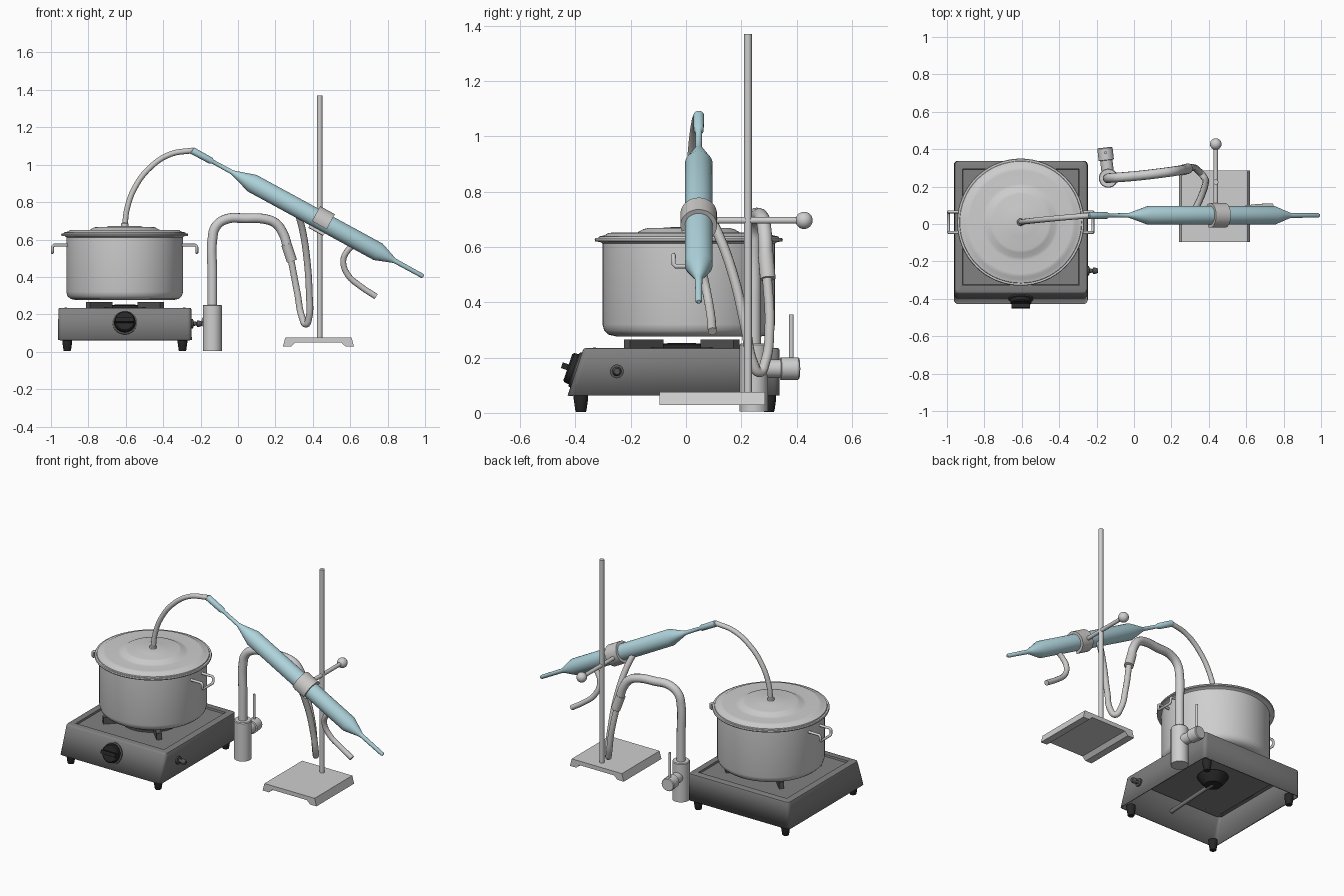
import bpy, bmesh, math
from mathutils import Vector, Matrix

if "Cube" in bpy.data.objects:
    bpy.data.objects.remove(bpy.data.objects["Cube"])


def material(name, r, g, b):
    m = bpy.data.materials.new(name)
    m.diffuse_color = (r, g, b, 1)
    m.use_nodes = True
    m.node_tree.nodes["Principled BSDF"].inputs["Base Color"].default_value = m.diffuse_color
    return m


STEEL = material("light steel", .62, .62, .62)
HOSE = material("pale hose", .60, .59, .58)
STOVE = material("stove grey", .22, .22, .22)
GRATE = material("grate grey", .09, .09, .09)
BLACK = material("black plastic", .02, .02, .02)
GLASS = material("blue glass", .43, .66, .72)


def finish(name, bm, mat, angle=35):
    bmesh.ops.recalc_face_normals(bm, faces=bm.faces)
    me = bpy.data.meshes.new(name)
    bm.to_mesh(me)
    bm.free()
    ob = bpy.data.objects.new(name, me)
    bpy.context.collection.objects.link(ob)
    me.materials.append(mat)
    bpy.ops.object.select_all(action='DESELECT')
    ob.select_set(True)
    bpy.context.view_layer.objects.active = ob
    bpy.ops.object.shade_smooth_by_angle(angle=math.radians(angle))
    return ob


def lathe(name, profile, mat, loc=(0, 0, 0), axis=(0, 0, 1), n=32):
    """Turn (radius, height) points about an axis, closed at both ends."""
    bm = bmesh.new()
    rot = Vector(axis).to_track_quat('Z', 'Y').to_matrix()
    rings = []
    for r, h in profile:
        rings.append([bm.verts.new(Vector(loc) + rot @ Vector(
            (r * math.cos(k * math.tau / n), r * math.sin(k * math.tau / n), h))) for k in range(n)])
    for a, b in zip(rings, rings[1:]):
        for k in range(n):
            bm.faces.new((a[k], a[(k + 1) % n], b[(k + 1) % n], b[k]))
    bm.faces.new(rings[0])
    bm.faces.new(rings[-1])
    return finish(name, bm, mat)


def rod(name, a, b, r, mat, n=20):
    d = Vector(b) - Vector(a)
    return lathe(name, [(r, 0), (r, d.length)], mat, a, d, n)


def tube(name, pts, r, mat, res=8):
    """Round tube along a smooth path."""
    cu = bpy.data.curves.new(name, 'CURVE')
    cu.dimensions = '3D'
    cu.bevel_depth, cu.bevel_resolution, cu.resolution_u = r, 4, res
    cu.use_fill_caps = True
    sp = cu.splines.new('BEZIER')
    sp.bezier_points.add(len(pts) - 1)
    for p, co in zip(sp.bezier_points, pts):
        p.co = co
        p.handle_left_type = p.handle_right_type = 'AUTO' if res > 1 else 'VECTOR'
    ob = bpy.data.objects.new(name, cu)
    bpy.context.collection.objects.link(ob)
    bpy.ops.object.select_all(action='DESELECT')
    ob.select_set(True)
    bpy.context.view_layer.objects.active = ob
    bpy.ops.object.convert(target='MESH')
    ob = bpy.context.view_layer.objects.active
    ob.data.materials.clear()
    ob.data.materials.append(mat)
    bpy.ops.object.shade_smooth_by_angle(angle=math.radians(45))


def box(name, size, mat, matrix):
    bm = bmesh.new()
    bmesh.ops.create_cube(bm, size=1, matrix=matrix @ Matrix.Diagonal((*size, 1)))
    return finish(name, bm, mat)


CX = -.605

# Stove body: open underneath, sloping front, stepped recess in the top
bm = bmesh.new()
bmesh.ops.create_cube(bm, size=1)
for v in bm.verts:
    top, front = v.co.z > 0, v.co.y < 0
    v.co = (CX + math.copysign(.355 if top else .358, v.co.x),
            (-.37 if top else -.428) if front else .338, .235 if top else .063)
bm.normal_update()
base = [f for f in bm.faces if f.normal.z < -.9]
bmesh.ops.delete(bm, geom=base, context='FACES_ONLY')
side = [e for e in bm.edges if abs(e.verts[0].co.z - e.verts[1].co.z) > .1]
bmesh.ops.bevel(bm, geom=side, offset=.022, segments=4, profile=.5, affect='EDGES')
rim = [e for e in bm.edges if min(v.co.z for v in e.verts) > .23]
bmesh.ops.bevel(bm, geom=rim, offset=.008, segments=2, profile=.5, affect='EDGES')
lid = max(bm.faces, key=lambda f: f.calc_center_median().z + f.calc_area())
bmesh.ops.inset_region(bm, faces=[lid], thickness=.036)
bmesh.ops.inset_region(bm, faces=[lid], thickness=.012, depth=-.012)
stove = finish("stove_body", bm, STOVE)
so = stove.modifiers.new("wall", 'SOLIDIFY')
so.thickness, so.offset = .008, -1

# Stove feet
for sx in (-1, 1):
    for y in (-.38, .30):
        lathe("stove_foot", [(.018, .004), (.02, .008), (.026, .05), (.026, .072)], BLACK,
              (CX + sx * .308, y, 0), n=20)

# Burner, supply pipe and four pan supports
lathe("burner", [(.05, .16), (.075, .19), (.09, .215), (.125, .226), (.11, .234), (.1, .246),
                 (.05, .252), (.01, .252)], BLACK, (CX, -.015, 0))
rod("burner_pipe", (CX, -.015, .17), (CX, -.385, .15), .012, STOVE)
for k in range(4):
    a = math.radians(45 + 90 * k)
    box("pan_support", (.17, .03, .042), GRATE,
        Matrix.Translation((CX, -.015, .244)) @ Matrix.Rotation(a, 4, 'Z') @ Matrix.Translation((.195, 0, 0)))
bm = bmesh.new()
lathe("support_ring", [(.16, .221), (.175, .221), (.175, .236), (.16, .236), (.16, .221)], GRATE, (CX, -.015, 0))
bm.free()

# Control knob on the sloping front
nrm = Vector((0, -.947, .32))
kc = Vector((CX, -.397, .155))
lathe("knob_bezel", [(.066, -.005), (.066, .006), (.06, .009)], GRATE, kc, nrm)
lathe("knob", [(.058, 0), (.056, .026), (.05, .032)], BLACK, kc, nrm)
box("knob_grip", (.1, .022, .05), BLACK,
    Matrix.Translation(kc + nrm * .03) @ Matrix.Rotation(math.radians(71.3), 4, 'X'))

# Gas inlet on the right side
lathe("gas_inlet", [(.025, 0), (.025, .012), (.012, .014), (.01, .03), (.017, .034), (.017, .044),
                    (.011, .06)], GRATE, (-.252, -.25, .15), (1, 0, 0), 20)

# Pot, lid and wire handles
P = (-.606, .01, 0)
lathe("pot", [(.02, .277), (.265, .277), (.29, .283), (.306, .298), (.312, .32), (.312, .612),
              (.32, .618), (.338, .62), (.34, .626), (.337, .632), (.31, .632)], STEEL, P, n=64)
lathe("pot_lid", [(.3, .628), (.327, .632), (.325, .638), (.305, .642), (.292, .65), (.275, .652), (.205, .648),
                  (.188, .651), (.165, .664), (.15, .668), (.1, .667), (.085, .671), (.01, .672)], STEEL, P, n=64)
for s in (-1, 1):
    x0, x1 = P[0] + s * .305, P[0] + s * .386
    tube("pot_handle", [(x0, -.045, .57), (x1 - s * .008, -.045, .57), (x1, -.045, .562), (x1, -.045, .538),
                        (x1, -.037, .53), (x1, .057, .53), (x1, .065, .538), (x1, .065, .562),
                        (x1 - s * .008, .065, .57), (x0, .065, .57)], .008, STEEL, res=1)

# Vapour tube from the lid to the condenser
tube("vapour_tube", [(-.606, .01, .66), (-.593, .012, .765), (-.55, .017, .88), (-.47, .025, .985),
                     (-.364, .035, 1.055), (-.24, .045, 1.077)], .015, HOSE)
lathe("lid_outlet", [(.02, .668), (.02, .685), (.015, .69)], STEEL, P, n=20)

# Glass condenser: profile given as (x position, radius) along its sloping axis
start, end = Vector((-.247, .046, 1.077)), Vector((.992, .046, .402))
axis = (end - start).normalized()
prof = [(-.247, .014), (-.244, .019), (-.145, .018), (-.135, .011), (-.03, .012), (-.012, .018), (.075, .05),
        (.75, .05), (.825, .018), (.84, .013), (.985, .012), (.992, .007)]
lathe("condenser", [(r, (x - start.x) / axis.x) for x, r in prof], GLASS, start, axis)

# Clamp: open collar, cross bar and ball end
mid = start + axis * ((.447 - start.x) / axis.x)
up = Vector((-axis.z, 0, axis.x))
bm = bmesh.new()
rings = []
for k in range(37):
    a = math.radians(-22 + 307 * k / 36)
    d = Vector((0, -1, 0)) * math.cos(a) + up * math.sin(a)
    rings.append([bm.verts.new(mid + d * r + axis * h) for r, h in
                  ((.049, -.045), (.066, -.045), (.066, .045), (.049, .045))])
for p, q in zip(rings, rings[1:]):
    for k in range(4):
        bm.faces.new((p[k], p[(k + 1) % 4], q[(k + 1) % 4], q[k]))
bm.faces.new(rings[0])
bm.faces.new(rings[-1])
finish("clamp_collar", bm, HOSE)
rod("clamp_bar", (.437, .1, .696), (.437, .42, .696), .012, STEEL)
bm = bmesh.new()
bmesh.ops.create_uvsphere(bm, u_segments=24, v_segments=16, radius=.031,
                          matrix=Matrix.Translation((.437, .427, .696)))
finish("clamp_ball", bm, STEEL)

# Stand: upright rod and footed base plate
rod("stand_rod", (.437, .224, .06), (.437, .224, 1.37), .014, STEEL)
bm = bmesh.new()
outline = [(.24, .028), (.285, .028), (.308, .05), (.552, .05), (.575, .028), (.62, .028), (.607, .076), (.253, .076)]
f = bm.faces.new([bm.verts.new((x, -.095, z)) for x, z in outline])
ext = bmesh.ops.extrude_face_region(bm, geom=[f])
bmesh.ops.translate(bm, vec=(0, .38, 0), verts=[v for v in ext['geom'] if isinstance(v, bmesh.types.BMVert)])
finish("stand_base", bm, STEEL)

# Tap: body, side valve with lever, and bent spout with a collar
T = Vector((-.137, .245, 0))
lathe("tap_body", [(.051, .005), (.051, .246), (.047, .251), (.02, .251)], STEEL, T)
side_dir = Vector((-.115, .993, 0))
lathe("tap_valve", [(.033, .02), (.033, .096), (.041, .098), (.041, .16), (.037, .165)], STEEL, T + Vector((0, 0, .16)), side_dir)
lv = T + side_dir * .137
rod("tap_lever", (lv.x, lv.y, .18), (lv.x, lv.y, .355), .008, STEEL, 16)
tube("tap_spout", [(-.137, .245, .24), (-.137, .245, .42), (-.137, .245, .6), (-.118, .247, .67), (-.06, .251, .71), (.04, .26, .713),
                   (.14, .272, .71), (.2, .28, .688), (.24, .286, .635), (.268, .289, .55)], .026, STEEL)
rod("spout_collar", (.258, .288, .575), (.288, .296, .485), .028, HOSE)

# Cooling water hoses
tube("inlet_hose", [(.28, .292, .51), (.318, .302, .31), (.342, .287, .185), (.363, .265, .147), (.379, .243, .18),
                    (.381, .215, .31), (.368, .17, .5), (.345, .115, .65), (.32, .065, .745)], .018, HOSE)
tube("outlet_hose", [(.63, .048, .58), (.582, .054, .535), (.563, .065, .485), (.588, .08, .41), (.655, .09, .35),
                     (.738, .095, .295)], .016, HOSE)
